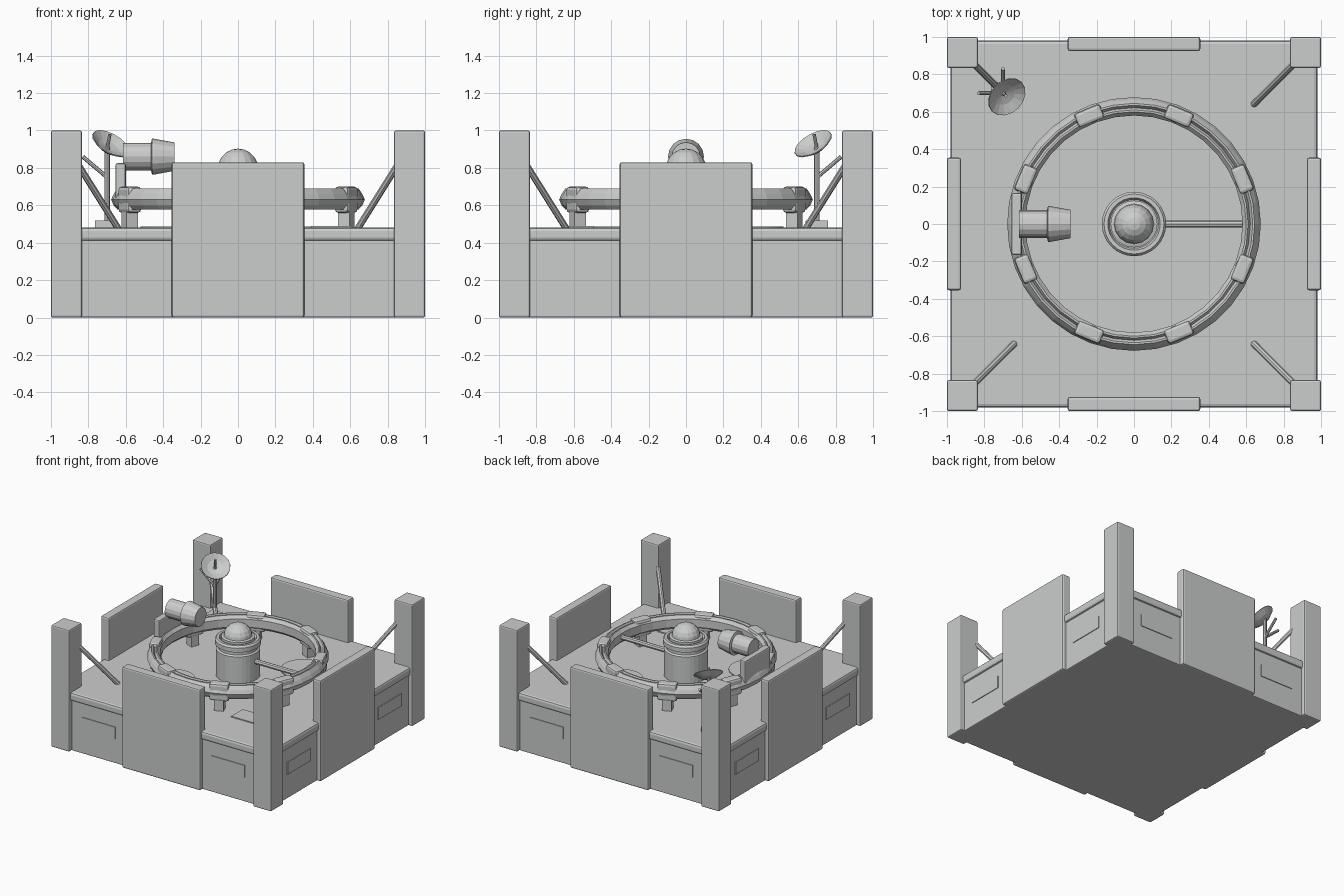
import bpy, math
from math import sin, cos, pi, radians
from mathutils import Vector, Matrix

old = bpy.data.objects.get("Cube")
if old:
    bpy.data.objects.remove(old, do_unlink=True)

grey = bpy.data.materials.new("plain_grey")
grey.use_nodes = True
colour = (0.6, 0.61, 0.605, 1)
grey.diffuse_color = colour
grey.node_tree.nodes["Principled BSDF"].inputs["Base Color"].default_value = colour


def make(name, verts, faces, matrix=None):
    mesh = bpy.data.meshes.new(name)
    mesh.from_pydata(verts, [], faces)
    mesh.materials.append(grey)
    ob = bpy.data.objects.new(name, mesh)
    bpy.context.collection.objects.link(ob)
    if matrix is not None:
        ob.matrix_world = matrix
    return ob


def box(name, lo, hi, bevel=0.0, turn=0.0):
    """Box between two corners, optionally swung around the z axis."""
    verts = [(x, y, z) for x in (lo[0], hi[0]) for y in (lo[1], hi[1]) for z in (lo[2], hi[2])]
    faces = [(0, 1, 3, 2), (4, 6, 7, 5), (0, 4, 5, 1), (2, 3, 7, 6), (0, 2, 6, 4), (1, 5, 7, 3)]
    ob = make(name, verts, faces, Matrix.Rotation(turn, 4, 'Z'))
    if bevel:
        mod = ob.modifiers.new("bevel", 'BEVEL')
        mod.width, mod.segments = bevel, 2
    return ob


def lathe(name, profile, sides, matrix=None, closed=False):
    """Revolve (radius, height) points; a closed profile makes a ring."""
    n = len(profile)
    verts = [(r * cos(2 * pi * i / sides), r * sin(2 * pi * i / sides), z)
             for i in range(sides) for r, z in profile]
    faces = []
    for i in range(sides):
        a, b = i * n, (i + 1) % sides * n
        for j in range(n if closed else n - 1):
            k = (j + 1) % n
            faces.append((a + j, b + j, b + k, a + k))
    if not closed:
        faces.append([i * n for i in reversed(range(sides))])
        faces.append([i * n + n - 1 for i in range(sides)])
    return make(name, verts, faces, matrix)


def aim(origin, direction):
    rot = Vector(direction).to_track_quat('Z', 'Y').to_matrix().to_4x4()
    return Matrix.Translation(origin) @ rot


def rod(name, a, b, radius, sides=8):
    d = Vector(b) - Vector(a)
    return lathe(name, [(radius, 0), (radius, d.length)], sides, aim(a, d))


# Base block with a rounded deck slab
box("base_body", (-.965, -.965, 0), (.965, .965, .42), .008)
box("deck_slab", (-.98, -.98, .41), (.98, .98, .48), .018)

# Four sides: shield wall and two thin access plates each
for i in range(4):
    turn = i * pi / 2
    box("shield_wall", (-.355, -1, 0), (.355, -.925, .83), .012, turn)
    for s in (-.59, .59):
        box("access_plate", (s - .15, -.971, .2), (s + .15, -.96, .3), 0, turn)

# Corner pillars and their sloping braces
for sx in (-1, 1):
    for sy in (-1, 1):
        xs, ys = sorted((sx * .835, sx)), sorted((sy * .835, sy))
        box("corner_pillar", (xs[0], ys[0], 0), (xs[1], ys[1], 1), .01)
        rod("pillar_brace", (sx * .85, sy * .85, .81), (sx * .64, sy * .64, .475), .018)

# Ring track with a grooved top
track = [(.58, .60), (.60, .578), (.645, .578), (.665, .60), (.678, .63), (.665, .66),
         (.645, .69), (.635, .69), (.622, .668), (.61, .69), (.60, .69), (.58, .665)]
lathe("ring_track", track, 36, closed=True)

# Clamps and posts that carry the ring
for i in range(8):
    turn = radians(22.5 + 45 * i)
    box("ring_clamp", (.585, -.075, .56), (.667, .075, .70), .018, turn)
    box("ring_post", (.592, -.035, .475), (.66, .035, .57), 0, turn)

# Central core with lip and dome
lathe("core", [(.165, .475), (.165, .70), (.152, .71), (.152, .73), (.172, .74),
               (.172, .775), (.16, .79), (.14, .79), (.13, .765)], 32)
lathe("core_collar", [(.125, .76), (.125, .8), (.11, .805)], 24)
dome = [(.108 * cos(a), .795 + .108 * sin(a)) for a in (radians(d) for d in (0, 18, 36, 54, 72, 89))]
lathe("core_dome", dome, 16)
rod("core_arm", (.15, 0, .63), (.6, 0, .63), .02)

# Projector on its bracket, pointing inward
box("projector_bracket", (-.655, -.165, .62), (-.60, .165, .825), .01)
lathe("projector", [(.074, 0), (.074, .15), (.096, .155), (.096, .165), (.076, .275)], 16,
      aim((-.615, 0, .86), (1, 0, 0)))

# Dish antenna on a branched mast
box("mast_foot", (-.765, .64, .475), (-.665, .76, .52), .004)
rod("mast", (-.70, .70, .48), (-.70, .70, .91), .015)
rod("mast_branch", (-.70, .70, .75), (-.83, .70, .86), .011)
rod("mast_branch", (-.70, .70, .75), (-.70, .83, .86), .011)
facing = aim((-.70, .70, .895), (.5, -.5, .85))
lathe("dish", [(.004, 0), (.06, .012), (.112, .043), (.11, .048), (.06, .021), (.004, .008)], 16, facing)
rod("dish_feed", (-.70, .70, .90), (-.685, .685, .98), .009)

# Thin plates lying on the deck
for s in (-1, 1):
    lathe("deck_disc", [(.17, .479), (.17, .487)], 32, Matrix.Translation((s * .35, s * .35, 0)))
box("deck_hatch", (.39, -.645, .479), (.61, -.495, .488))
